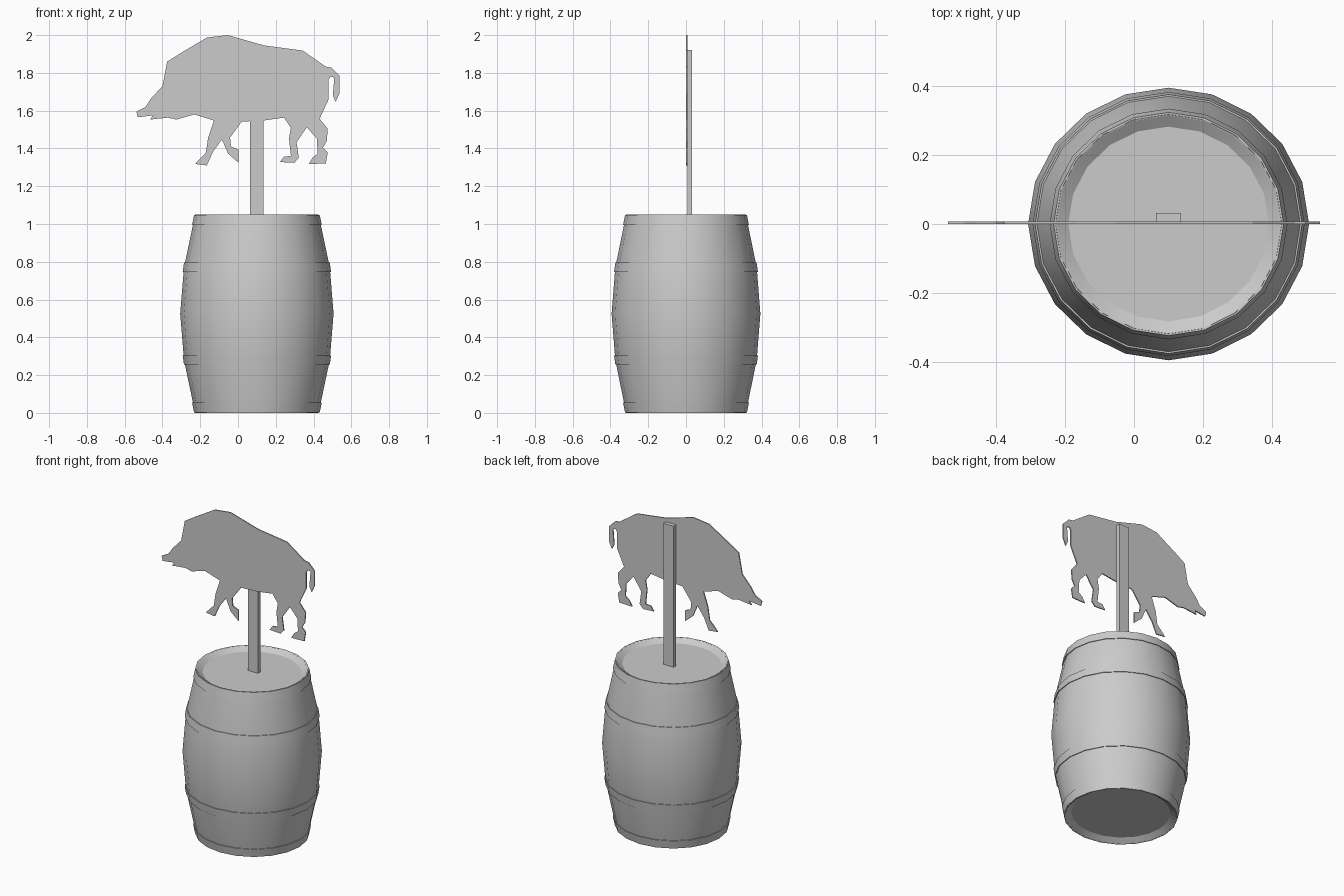
import bpy, bmesh, math

if "Cube" in bpy.data.objects:
    bpy.data.objects.remove(bpy.data.objects["Cube"])

SIDES = 20
CX = 0.10          # barrel and post axis
Y_SQUASH = 0.97    # barrel is slightly oval


def finish(bm, name, smooth=None):
    bmesh.ops.recalc_face_normals(bm, faces=bm.faces)
    me = bpy.data.meshes.new(name)
    bm.to_mesh(me)
    bm.free()
    ob = bpy.data.objects.new(name, me)
    bpy.context.collection.objects.link(ob)
    if smooth:
        bpy.ops.object.select_all(action='DESELECT')
        ob.select_set(True)
        bpy.context.view_layer.objects.active = ob
        bpy.ops.object.shade_smooth_by_angle(angle=math.radians(smooth))
    return ob


def lathe(name, profile, closed=False):
    """Turn an (r, z) profile; open profiles get their ends capped."""
    bm = bmesh.new()
    rings = []
    for r, z in profile:
        rings.append([bm.verts.new((CX + r * math.cos(a), Y_SQUASH * r * math.sin(a), z))
                      for a in (2 * math.pi * i / SIDES for i in range(SIDES))])
    pairs = list(zip(rings, rings[1:]))
    if closed:
        pairs.append((rings[-1], rings[0]))
    else:
        bm.faces.new(rings[0])
        bm.faces.new(rings[-1])
    for a, b in pairs:
        for i in range(SIDES):
            j = (i + 1) % SIDES
            bm.faces.new((a[i], a[j], b[j], b[i]))
    return finish(bm, name, 30)


def stave_radius(z):
    pts = [(0, .327), (.28, .386), (.525, .406), (.77, .386), (1.05, .327)]
    for (z0, r0), (z1, r1) in zip(pts, pts[1:]):
        if z <= z1:
            return r0 + (r1 - r0) * (z - z0) / (z1 - z0)


# Barrel body with recessed ends
lathe("barrel", [(.29, .025)] + [(stave_radius(z), z) for z in (0, .28, .525, .77, 1.05)]
      + [(.29, 1.025)])

# Hoops hugging the staves
for n, (z0, z1) in enumerate([(0.002, .055), (.255, .305), (.745, .795), (.995, 1.048)]):
    r0, r1 = stave_radius(z0), stave_radius(z1)
    lathe(f"hoop_{n + 1}", [(r0 - .004, z0), (r0 + .005, z0), (r1 + .005, z1), (r1 - .004, z1)], True)

# Post behind the board
bm = bmesh.new()
bmesh.ops.create_cube(bm, size=1)
for v in bm.verts:
    v.co.x = CX + v.co.x * .072
    v.co.y = .0195 + v.co.y * .025
    v.co.z = 1.472 + v.co.z * .90
finish(bm, "post")

# Flat boar silhouette, outline clockwise from the snout
outline = [
    (-.538, 1.595), (-.49, 1.62), (-.46, 1.665), (-.40, 1.73), (-.375, 1.86), (-.29, 1.913),
    (-.165, 1.987), (-.055, 2.0), (.14, 1.945), (.343, 1.918), (.465, 1.833), (.495, 1.828),
    (.538, 1.785), (.537, 1.69), (.517, 1.647), (.502, 1.68), (.51, 1.775), (.49, 1.78),
    (.48, 1.763), (.48, 1.66), (.432, 1.557), (.475, 1.505), (.47, 1.44), (.45, 1.405),
    (.475, 1.378), (.465, 1.32), (.375, 1.318), (.395, 1.352), (.422, 1.372), (.417, 1.453),
    (.364, 1.512), (.31, 1.432), (.322, 1.35), (.298, 1.324), (.222, 1.328), (.243, 1.357),
    (.28, 1.36), (.27, 1.453), (.28, 1.51), (.243, 1.563), (.137, 1.548), (.02, 1.542),
    (-.042, 1.458), (-.037, 1.41), (.002, 1.394), (.002, 1.325), (-.053, 1.373), (-.085, 1.447),
    (-.132, 1.383), (-.165, 1.31), (-.227, 1.318), (-.17, 1.378), (-.158, 1.458), (-.127, 1.548),
    (-.232, 1.58), (-.327, 1.553), (-.37, 1.563), (-.465, 1.553), (-.45, 1.575), (-.53, 1.565)]
bm = bmesh.new()
face = bm.faces.new([bm.verts.new((x, 0, z)) for x, z in outline])
ext = bmesh.ops.extrude_face_region(bm, geom=[face], use_keep_orig=True)
for v in ext["geom"]:
    if isinstance(v, bmesh.types.BMVert):
        v.co.y = .007
finish(bm, "boar_target")
